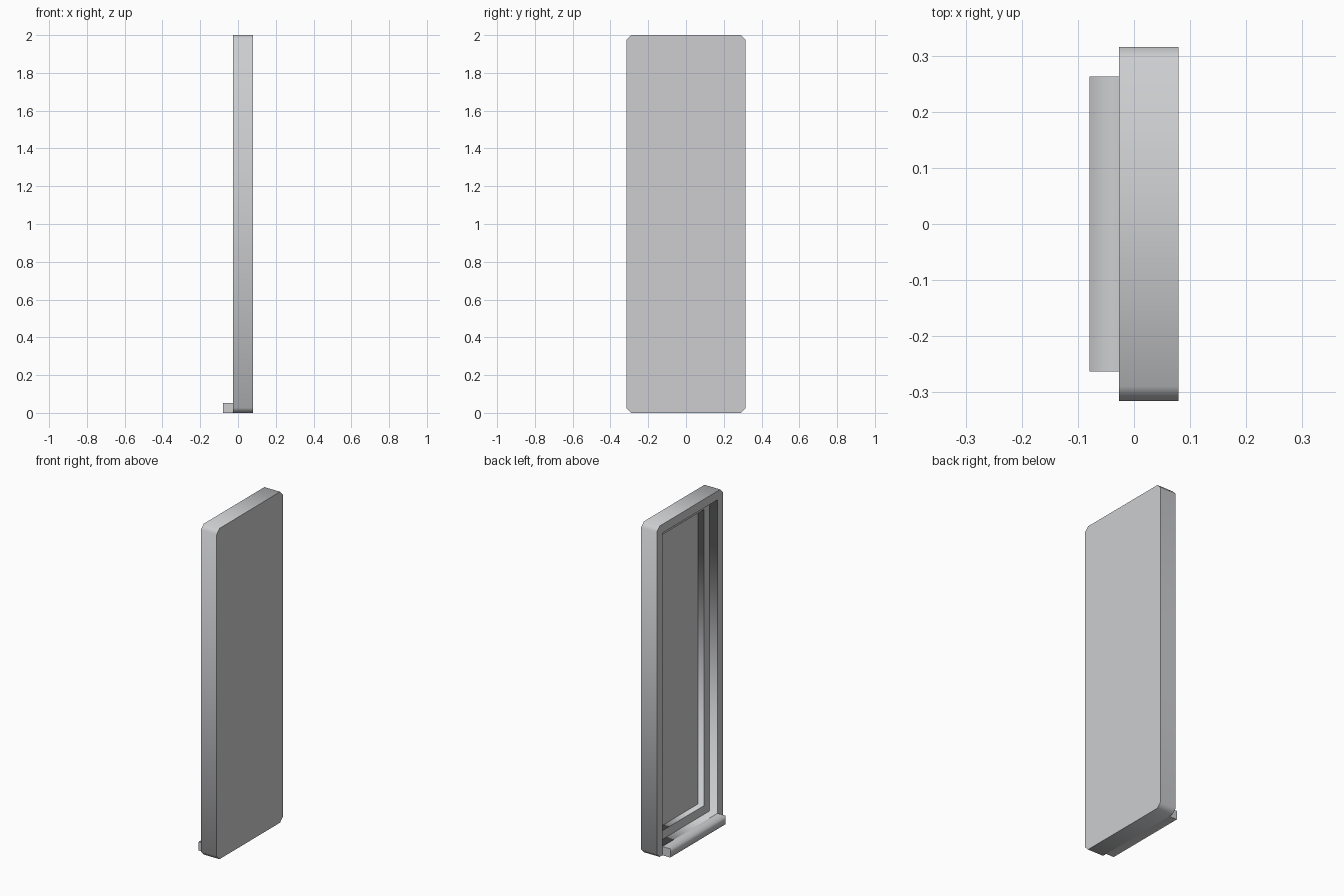
import bpy
import bmesh
from mathutils import Matrix

if "Cube" in bpy.data.objects:
    bpy.data.objects.remove(bpy.data.objects["Cube"], do_unlink=True)

# Base module: border width, step depth and sill size all follow it
U = 2 / 38
HALF_W = 6 * U
HEIGHT = 2.0
X_OUT = 1.5 * U
X_FRONT = -0.5 * U

grey = bpy.data.materials.new("light_grey")
grey.use_nodes = True
colour = (0.61, 0.617, 0.635, 1)
grey.diffuse_color = colour
grey.node_tree.nodes["Principled BSDF"].inputs["Base Color"].default_value = colour


def rectangle(bm, inset, x):
    w, lo, hi = HALF_W - inset, inset, HEIGHT - inset
    pts = [(-w, lo), (w, lo), (w, hi), (-w, hi)]
    return [bm.verts.new((x, y, z)) for y, z in pts]


def cut_rectangle(bm, cut, x):
    w, h = HALF_W, HEIGHT
    pts = [(-w + cut, 0), (w - cut, 0), (w, cut), (w, h - cut),
           (w - cut, h), (-w + cut, h), (-w, h - cut), (-w, cut)]
    return [bm.verts.new((x, y, z)) for y, z in pts]


def connect(bm, a, b):
    """Quads between two rings with the same number of points."""
    for i in range(len(a)):
        j = (i + 1) % len(a)
        bm.faces.new((a[i], a[j], b[j], b[i]))


def finish(bm, name, axis):
    """Smooth shading, kept only across edges running along the given axis."""
    for f in bm.faces:
        f.smooth = True
    for e in bm.edges:
        d = (e.verts[1].co - e.verts[0].co).normalized()
        e.smooth = abs(d[axis]) > 0.99
    mesh = bpy.data.meshes.new(name)
    bm.to_mesh(mesh)
    bm.free()
    mesh.materials.append(grey)
    obj = bpy.data.objects.new(name, mesh)
    bpy.context.collection.objects.link(obj)
    return obj


# Panel: flat outer face and cut-corner rim
bm = bmesh.new()
back = cut_rectangle(bm, U / 2, X_OUT)
front = cut_rectangle(bm, U / 2, X_FRONT)
bm.faces.new(back)
connect(bm, back, front)

# Border: four sides and four corner triangles around the opening
opening = rectangle(bm, U, X_FRONT)
for k in range(4):
    n = (k + 1) % 4
    bm.faces.new((front[2 * k], front[2 * k + 1], opening[n], opening[k]))
    bm.faces.new((front[2 * k + 1], front[2 * n], opening[n]))

# Two stepped recesses with a ledge between them
steps = [opening,
         rectangle(bm, U, X_FRONT + U),
         rectangle(bm, 2 * U, X_FRONT + U),
         rectangle(bm, 2 * U, X_OUT - U / 4)]
for a, b in zip(steps, steps[1:]):
    connect(bm, a, b)
bm.faces.new(steps[-1])
bmesh.ops.recalc_face_normals(bm, faces=bm.faces)
finish(bm, "stepped_panel", 0)

# Sill: square bar along the bottom, open where it meets the panel
bm = bmesh.new()
size = Matrix.Diagonal((U, 10 * U, U, 1))
place = Matrix.Translation((X_FRONT - U / 2, 0, U / 2))
bmesh.ops.create_cube(bm, size=1, matrix=place @ size)
bm.normal_update()
hidden = [f for f in bm.faces if f.normal.x > 0.9]
bmesh.ops.delete(bm, geom=hidden, context='FACES')
finish(bm, "bottom_sill", 1)
